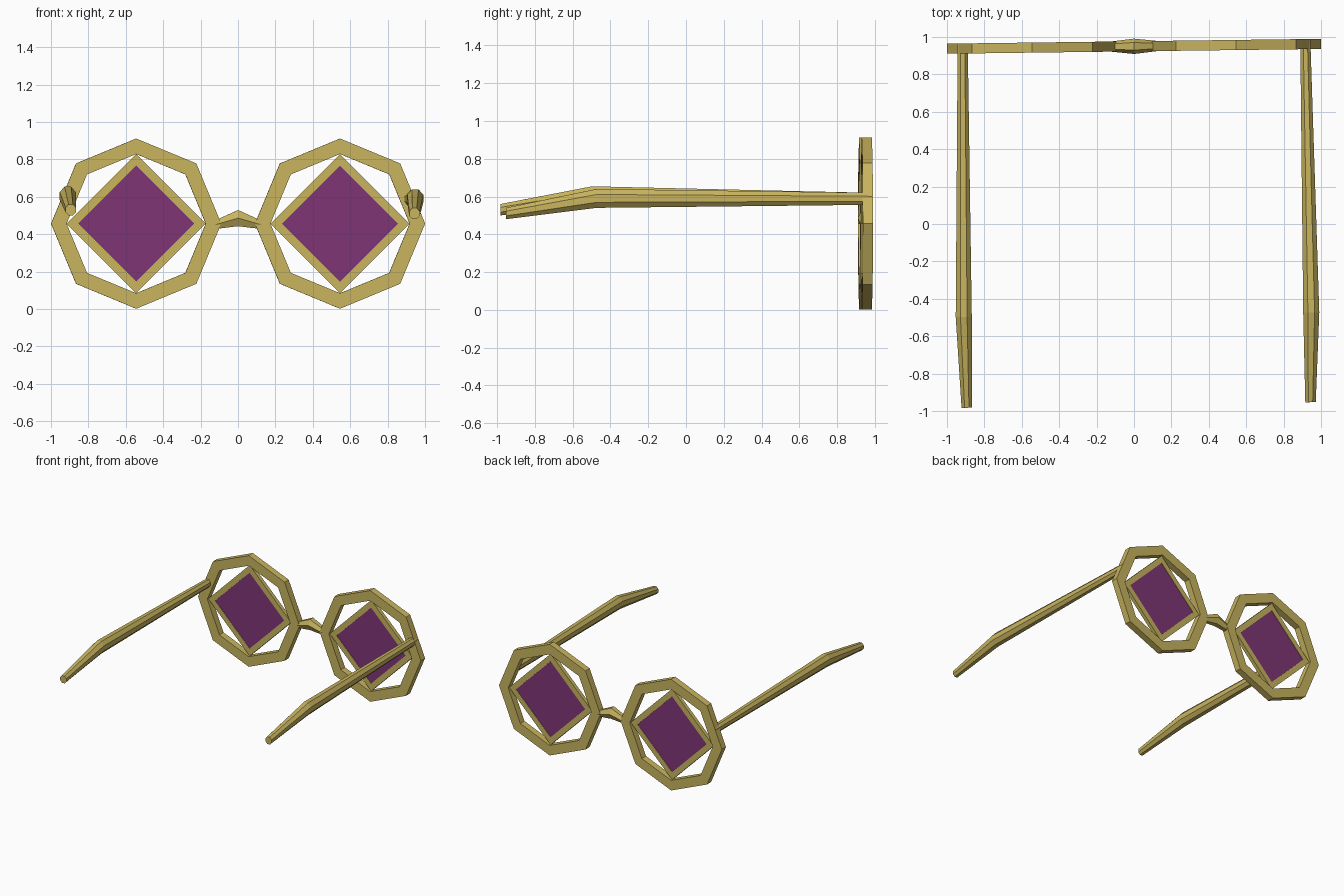
import bpy, bmesh
from math import cos, sin, pi, radians
from mathutils import Matrix, Vector

if "Cube" in bpy.data.objects:
    bpy.data.objects.remove(bpy.data.objects["Cube"])

# whole model sits very slightly turned about z
PLACE = Matrix.Rotation(0.0128, 4, 'Z') @ Matrix.Translation((0.0125, 0, 0))
RIM_Y, RIM_Z, LENS_X = 0.95, 0.4565, 0.545


def material(name, color):
    m = bpy.data.materials.new(name)
    m.diffuse_color = (*color, 1)
    m.use_nodes = True
    m.node_tree.nodes["Principled BSDF"].inputs["Base Color"].default_value = m.diffuse_color
    return m


gold = material("gold", (0.58, 0.46, 0.115))
purple = material("purple", (0.21, 0.036, 0.18))


def finish(name, bm, mat):
    bmesh.ops.recalc_face_normals(bm, faces=bm.faces)
    me = bpy.data.meshes.new(name)
    bm.to_mesh(me)
    bm.free()
    me.materials.append(mat)
    ob = bpy.data.objects.new(name, me)
    bpy.context.collection.objects.link(ob)
    ob.matrix_world = PLACE
    return ob


def polygon(bm, n, r, x, y):
    return [bm.verts.new((x + r * cos(2 * pi * i / n), y, RIM_Z + r * sin(2 * pi * i / n)))
            for i in range(n)]


def bridge_loops(bm, a, b):
    n = len(a)
    for i in range(n):
        j = (i + 1) % n
        bm.faces.new((a[i], a[j], b[j], b[i]))


def flat_ring(name, n, outer, inner, depth, x, mat):
    """Square-section polygonal ring facing y."""
    bm = bmesh.new()
    y0, y1 = RIM_Y - depth / 2, RIM_Y + depth / 2
    loops = [polygon(bm, n, r, x, y) for r, y in
             ((outer, y0), (outer, y1), (inner, y1), (inner, y0))]
    for k in range(4):
        bridge_loops(bm, loops[k], loops[(k + 1) % 4])
    finish(name, bm, mat)


def plate(name, n, r, depth, x, mat):
    bm = bmesh.new()
    a = polygon(bm, n, r, x, RIM_Y - depth / 2)
    b = polygon(bm, n, r, x, RIM_Y + depth / 2)
    bridge_loops(bm, a, b)
    bm.faces.new(a)
    bm.faces.new(b)
    finish(name, bm, mat)


def loft(name, n, phase, sections, axis, mat):
    """Bar through sections (centre, half width, half height) along x or y."""
    bm = bmesh.new()
    loops = []
    for centre, w, h in sections:
        loop = []
        for i in range(n):
            a = phase + 2 * pi * i / n
            off = (0, w * cos(a), h * sin(a)) if axis == 'x' else (w * cos(a), 0, h * sin(a))
            loop.append(bm.verts.new(Vector(centre) + Vector(off)))
        loops.append(loop)
    for a, b in zip(loops, loops[1:]):
        bridge_loops(bm, a, b)
    bm.faces.new(loops[0])
    bm.faces.new(loops[-1])
    finish(name, bm, mat)


for side, s in (("left", -1), ("right", 1)):
    # octagonal rim, diamond lens frame and lens
    flat_ring(f"{side}_rim", 8, 0.455, 0.372, 0.054, s * LENS_X, gold)
    flat_ring(f"{side}_lens_frame", 4, 0.372, 0.31, 0.03, s * LENS_X, gold)
    plate(f"{side}_lens", 4, 0.312, 0.024, s * LENS_X, purple)
    # temple arm, thickest at the bend behind the ear
    k = 1 / cos(pi / 8)
    loft(f"{side}_temple", 8, pi / 8, [
        ((s * 0.916, 0.972, 0.588), 0.027 * k, 0.032 * k),
        ((s * 0.929, -0.485, 0.597 - s * 0.007), 0.043 * k, 0.05 * k),
        ((s * 0.919, -0.968 + s * 0.003, 0.52 - s * 0.01), 0.028 * k, 0.03 * k),
    ], 'y', gold)

# nose bridge, arched in the middle
loft("nose_bridge", 6, 0, [
    ((-0.125, RIM_Y, 0.45), 0.027, 0.026),
    ((0, RIM_Y, 0.486), 0.041, 0.05),
    ((0.125, RIM_Y, 0.45), 0.027, 0.026),
], 'x', gold)
